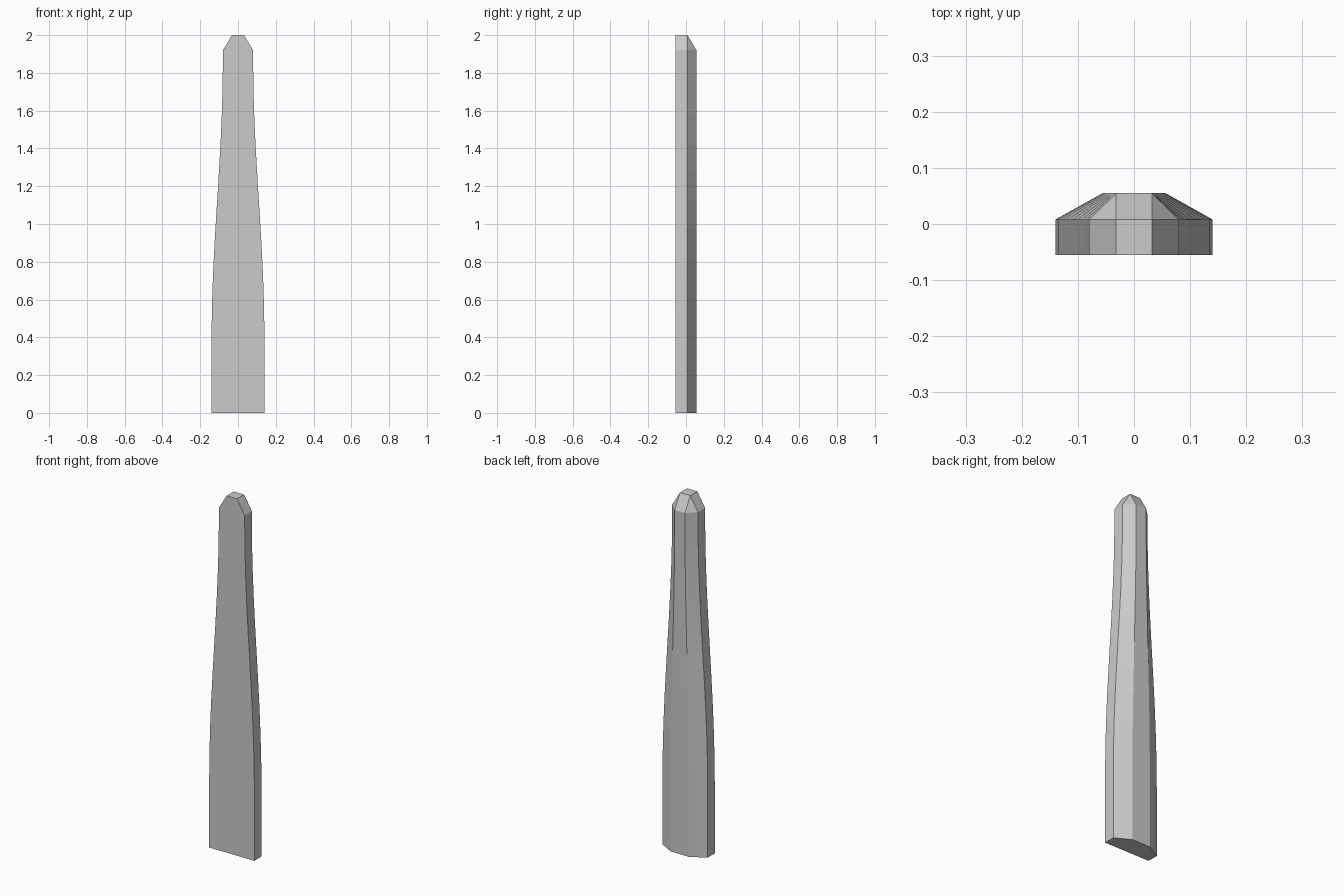
import bpy, bmesh, math

if "Cube" in bpy.data.objects:
    bpy.data.objects.remove(bpy.data.objects["Cube"])

DEPTH = 0.055    # half thickness
SPLIT = 0.008    # y where the back chamfer starts
BOTTOM, TOP = 0.14, 0.08   # half widths


def half_width(z):
    t = min(max((z - 0.38) / 1.5, 0), 1)
    return BOTTOM + (TOP - BOTTOM) * (1 - math.cos(math.pi * t)) / 2


def ring(bm, z):
    w = half_width(z)
    n = 0.4 * w
    pts = [(-w, -DEPTH), (w, -DEPTH), (w, SPLIT), (n, DEPTH), (-n, DEPTH), (-w, SPLIT)]
    return [bm.verts.new((x, y, z)) for x, y in pts]


bm = bmesh.new()

# Tapered body, flat front and chamfered back
levels = [0, 0.38] + [0.38 + 1.5 * i / 10 for i in range(1, 11)] + [1.92]
rings = [ring(bm, z) for z in levels]
for a, b in zip(rings, rings[1:]):
    for i in range(6):
        j = (i + 1) % 6
        bm.faces.new((a[i], a[j], b[j], b[i]))
bm.faces.new(rings[0][::-1])

# Bevelled tip
n = 0.4 * TOP
tip = [bm.verts.new((x, y, 2.0)) for x, y in
       [(-n, -DEPTH), (n, -DEPTH), (n, SPLIT), (-n, SPLIT)]]
r = rings[-1]
bm.faces.new(tip)
bm.faces.new((r[0], r[1], tip[1], tip[0]))
bm.faces.new((r[1], r[2], tip[2], tip[1]))
bm.faces.new((r[2], r[3], tip[2]))
bm.faces.new((r[3], r[4], tip[3], tip[2]))
bm.faces.new((r[4], r[5], tip[3]))
bm.faces.new((r[5], r[0], tip[0], tip[3]))
bmesh.ops.recalc_face_normals(bm, faces=bm.faces)

mesh = bpy.data.meshes.new("tapered_post")
bm.to_mesh(mesh)
bm.free()
bpy.context.collection.objects.link(bpy.data.objects.new("tapered_post", mesh))
